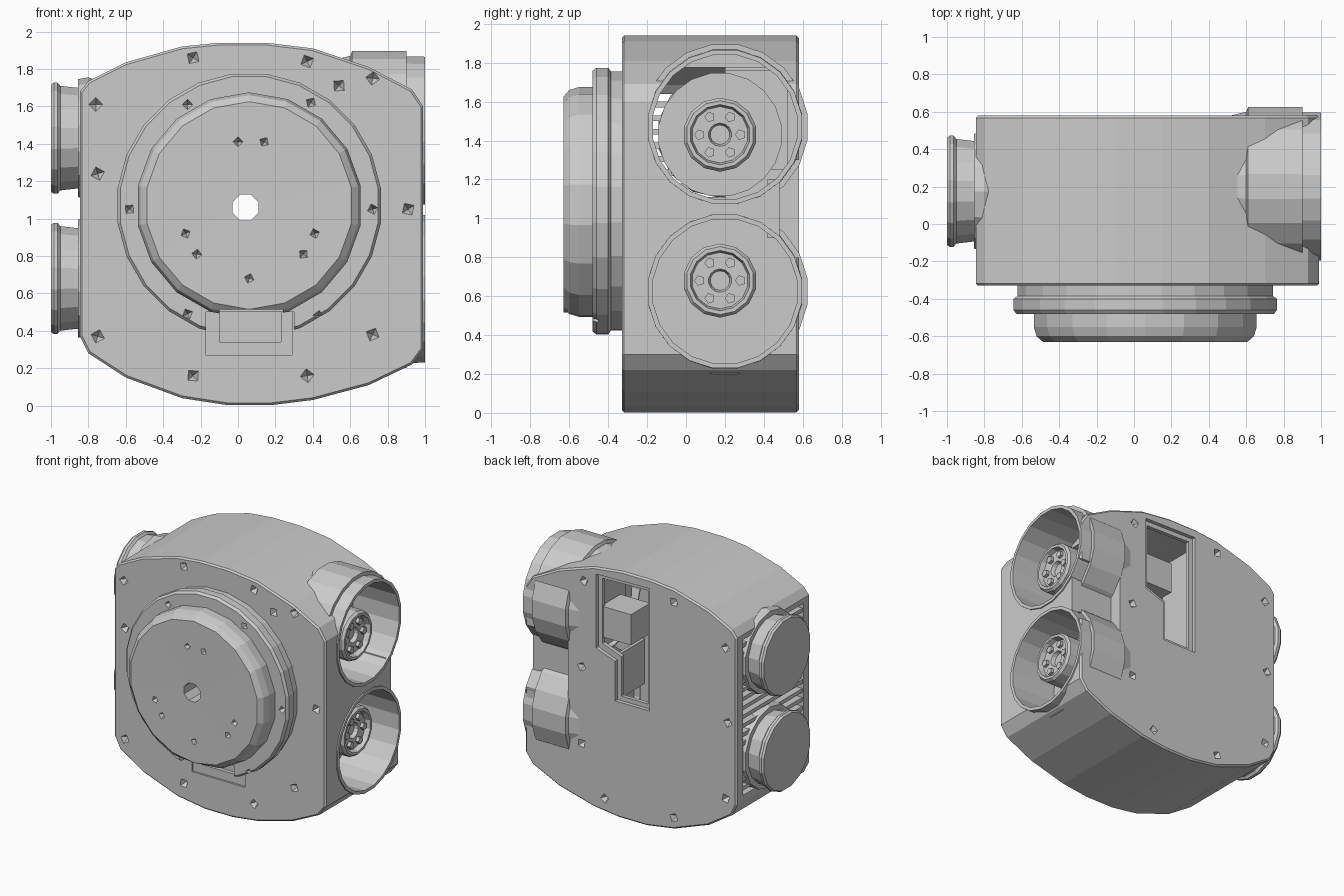
import bpy, bmesh
from math import sin, cos, pi

if "Cube" in bpy.data.objects:
    bpy.data.objects.remove(bpy.data.objects["Cube"])


def finish(name, bm):
    bmesh.ops.recalc_face_normals(bm, faces=bm.faces)
    me = bpy.data.meshes.new(name)
    bm.to_mesh(me)
    bm.free()
    ob = bpy.data.objects.new(name, me)
    bpy.context.collection.objects.link(ob)
    return ob


def boxes(name, spans):
    """One object from boxes given as (x0, x1, y0, y1, z0, z1)."""
    bm = bmesh.new()
    for x0, x1, y0, y1, z0, z1 in spans:
        for v in bmesh.ops.create_cube(bm, size=1)['verts']:
            v.co = (x1 if v.co.x > 0 else x0, y1 if v.co.y > 0 else y0, z1 if v.co.z > 0 else z0)
    return finish(name, bm)


def lathe(name, prof, centre, axis, n=18):
    """Revolve closed (radius, along) profile around the x or y axis."""
    bm = bmesh.new()
    rings = []
    for r, a in prof:
        ring = []
        for i in range(1 if r == 0 else n):
            t = 2 * pi * (i + 0.5) / n
            u, w = centre[0] + r * cos(t), centre[1] + r * sin(t)
            ring.append(bm.verts.new((a, u, w) if axis == 'x' else (u, a, w)))
        rings.append(ring)
    for k, A in enumerate(rings):
        B = rings[(k + 1) % len(rings)]
        if len(A) == 1 and len(B) == 1:
            continue
        for i in range(n):
            j = (i + 1) % n
            if len(A) == 1:
                bm.faces.new((A[0], B[i], B[j]))
            elif len(B) == 1:
                bm.faces.new((A[i], B[0], A[j]))
            else:
                bm.faces.new((A[i], B[i], B[j], A[j]))
    return finish(name, bm)


def rod(name, r, a0, a1, centre, axis, n=18):
    return lathe(name, [(0, a0), (r, a0), (r, a1), (0, a1)], centre, axis, n)


def prism(name, pts, y0, y1):
    bm = bmesh.new()
    front = [bm.verts.new((x, y0, z)) for x, z in pts]
    back = [bm.verts.new((x, y1, z)) for x, z in pts]
    bm.faces.new(front)
    bm.faces.new(back)
    for i in range(len(pts)):
        j = (i + 1) % len(pts)
        bm.faces.new((front[i], front[j], back[j], back[i]))
    return finish(name, bm)


def pits(spots, y, depth, r=0.045):
    """Cutter of small pyramids: screw recesses."""
    bm = bmesh.new()
    for k, (x, z) in enumerate(spots):
        ring = [bm.verts.new((x + r * cos(k + i * pi / 2), y - depth * 0.2, z + r * sin(k + i * pi / 2)))
                for i in range(4)]
        tip = bm.verts.new((x, y + depth, z))
        bm.faces.new(ring)
        for i in range(4):
            bm.faces.new((ring[i], ring[(i + 1) % 4], tip))
    return finish("pits", bm)


def apply(ob, mod):
    bpy.context.view_layer.objects.active = ob
    bpy.ops.object.modifier_apply(modifier=mod.name)


def cut(ob, cutter):
    m = ob.modifiers.new("cut", 'BOOLEAN')
    m.operation, m.solver, m.object = 'DIFFERENCE', 'EXACT', cutter
    apply(ob, m)
    bpy.data.objects.remove(cutter)


# Body shell: barrel-topped outline with bevelled rims, hollow inside
outline = [(-.845, 1.68), (-.8, 1.735), (-.6, 1.835), (-.3, 1.92), (-.1, 1.94), (.15, 1.94), (.4, 1.91),
           (.7, 1.81), (.93, 1.69), (.99, 1.6), (.99, .3), (.93, .22), (.7, .11), (.4, .03), (.18, .003),
           (-.06, .003), (-.3, .04), (-.6, .15), (-.8, .28), (-.845, .37)]
body = prism("body", outline, -.33, .58)
bev = body.modifiers.new("bevel", 'BEVEL')
bev.width, bev.segments, bev.limit_method, bev.angle_limit = .012, 1, 'ANGLE', 1.2
apply(body, bev)
inner = [(.07 + (x - .07) * .935, .97 + (z - .97) * .935) for x, z in outline]
cut(body, prism("cavity", inner, -.26, .52))

# Openings: right wells, waist, left grille window, lens bore
WELLS = [(.2, 1.47), (.2, .625)]
AXLES = [(.175, 1.43), (.175, .68)]
for c in WELLS:
    cut(body, rod("well_cut", .395, .6, 1.2, c, 'x'))
cut(body, boxes("waist_cut", [(.62, 1.2, .48, .8, .8, 1.3)]))
cut(body, boxes("window_cut", [(-1, -.7, -.25, .5, .42, 1.64)]))
cut(body, rod("bore_cut", .08, -.5, -.1, (.04, 1.06), 'y'))

# Stepped slot in the back, shallow rim then through opening
for e, depth in ((0, .03), (.035, .2)):
    slot = [(-.09 + e, 1.87 - e), (.375 - e, 1.86 - e), (.375 - e, 1.28 + e), (.21 - e, 1.22 + e),
            (.21 - e, .91 + e), (-.09 + e, .91 + e)]
    cut(body, prism("slot_cut", slot, .58 - depth, .7))
# Front notch below the lens
cut(body, boxes("notch_cut", [(-.17, .29, -.4, -.315, .27, .6)]))
cut(body, boxes("notch_cut", [(-.1, .23, -.4, -.285, .34, .6)]))
# Screw recesses front and back
cut(body, pits([(-.76, 1.61), (-.24, 1.86), (.37, 1.84), (.72, 1.75), (.54, 1.71), (-.75, 1.24), (-.75, .37),
                (-.24, .16), (.37, .16), (.72, .38), (.91, 1.05)], -.33, .05))
cut(body, pits([(-.75, 1.58), (-.75, .4), (-.3, .13), (.3, .12), (.5, .5), (.5, 1.1), (.48, 1.78),
                (-.3, 1.82), (-.77, 1.0)], .58, -.05))

# Guides and latch block inside the slot
boxes("slot_guides", [(-.13, -.1, .2, .54, .9, 1.8), (.38, .41, .2, .54, 1.25, 1.76),
                      (.215, .24, .2, .54, .9, 1.25)])
boxes("latch_block", [(.1, .36, .3, .54, 1.36, 1.6)])
# Wall closing the waist between the two tubes
boxes("waist_wall", [(.6, .985, .425, .48, .92, 1.18), (.6, .62, .42, .56, .9, 1.2)])

# Lens ring and cap on the front
LENS = (.06, 1.07)
ring = lathe("lens_ring", [(.5, -.31), (.69, -.31), (.69, -.385), (.71, -.4), (.71, -.46), (.695, -.48),
                           (.5, -.48)], LENS, 'y', 24)
cut(ring, boxes("ring_cut", [(-.17, .3, -.7, -.2, .2, .5)]))
cut(ring, pits([(-.27, 1.61), (.39, 1.62), (-.27, .49), (.43, .48), (-.58, 1.05), (.72, 1.05)], -.48, .05, .035))
cap = lathe("lens_cap", [(0, -.3), (0, -.626), (.555, -.63), (.59, -.6), (.605, -.55), (.605, -.3)],
            LENS, 'y', 18)
cut(cap, rod("cap_bore", .075, -.8, -.2, (.04, 1.06), 'y', 8))
cut(cap, boxes("cap_cut", [(-.1, .24, -.8, -.2, .3, .515)]))
cut(cap, pits([(0, 1.41), (.14, 1.41), (-.28, .92), (-.22, .81), (.35, .81), (.41, .92), (.06, .68)],
              -.628, .05, .032))

# Right-hand tubes with hubs, left-hand knobs
for level, well, axle, disc_r in zip(("upper", "lower"), WELLS, AXLES, (.32, .375)):
    lathe(level + "_tube", [(.375, .52), (.375, 1), (.4, 1), (.402, .9), (.43, .9), (.43, .61), (.405, .6),
                            (.385, .52)], well, 'x', 20)
    rod(level + "_disc", disc_r, .57, .61, axle if level == "upper" else well, 'x', 20)
    lathe(level + "_hub", [(0, .55), (.19, .55), (.19, .9), (.175, .92), (.155, .92), (.145, .88), (.06, .88),
                           (.05, .85), (0, .85)], axle, 'x', 14)
    for i in range(6):
        t = pi * i / 3
        rod(level + "_hub_bolt", .028, .86, .905, (axle[0] + .105 * cos(t), axle[1] + .105 * sin(t)), 'x', 5)
    lathe(level + "_knob", [(0, -.75), (.27, -.75), (.275, -.865), (.285, -.95), (.303, -.965), (.303, -.985),
                            (.292, -1), (0, -1)], axle, 'x', 16)
    lathe(level + "_collar", [(.2, -.85), (.315, -.855), (.325, -.8), (.3, -.73), (.2, -.73)], axle, 'x', 14)

# Horizontal grille bars on the left wall
boxes("grille_bars", [(-.835, -.78, -.26, .51, .45 + .07 * i, .48 + .07 * i) for i in range(17)])
